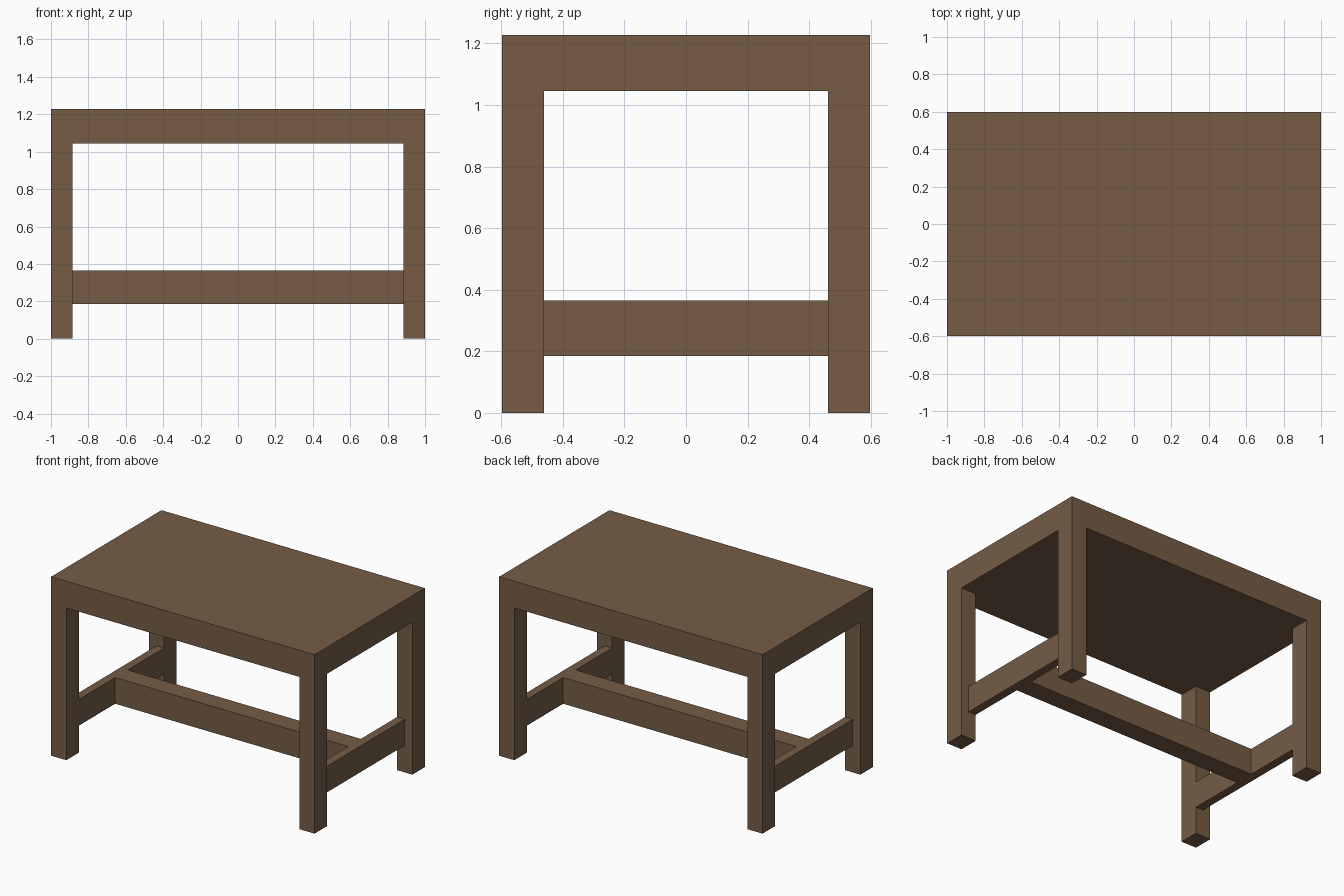
import bpy, bmesh
from mathutils import Vector

if "Cube" in bpy.data.objects:
    bpy.data.objects.remove(bpy.data.objects["Cube"])

HALF_X, HALF_Y, HEIGHT = 1.0, 0.598, 1.228
LEG_X, LEG_Y = 0.885, 0.462        # inner faces of the legs
TOP_Z = 1.045                      # underside of the top
RAIL_Z0, RAIL_Z1 = 0.185, 0.365    # stretcher heights

wood = bpy.data.materials.new("brown_wood")
wood.diffuse_color = (0.178, 0.107, 0.060, 1)
wood.use_nodes = True
wood.node_tree.nodes["Principled BSDF"].inputs["Base Color"].default_value = wood.diffuse_color


def box_bmesh(lo, hi):
    bm = bmesh.new()
    bmesh.ops.create_cube(bm, size=1)
    lo, hi = Vector(lo), Vector(hi)
    for v in bm.verts:
        v.co = (lo + hi) / 2 + v.co * (hi - lo)
    return bm


def finish(bm, name):
    mesh = bpy.data.meshes.new(name)
    bm.normal_update()
    bm.to_mesh(mesh)
    bm.free()
    mesh.materials.append(wood)
    obj = bpy.data.objects.new(name, mesh)
    bpy.context.collection.objects.link(obj)


# Table top, cut along the leg lines, with the four legs extruded from its corners
bm = box_bmesh((-HALF_X, -HALF_Y, TOP_Z), (HALF_X, HALF_Y, HEIGHT))
for axis, offset in ((Vector((1, 0, 0)), LEG_X), (Vector((0, 1, 0)), LEG_Y)):
    for side in (-1, 1):
        bmesh.ops.bisect_plane(bm, geom=bm.verts[:] + bm.edges[:] + bm.faces[:],
                               plane_co=axis * offset * side, plane_no=axis)
bm.normal_update()
corners = []
for f in bm.faces:
    c = f.calc_center_median()
    if f.normal.z < -0.9 and abs(c.x) > LEG_X and abs(c.y) > LEG_Y:
        corners.append(f)
feet = bmesh.ops.extrude_discrete_faces(bm, faces=corners)["faces"]
for f in feet:
    for v in f.verts:
        v.co.z = 0
bmesh.ops.dissolve_limit(bm, angle_limit=0.01, verts=bm.verts[:], edges=bm.edges[:])
bmesh.ops.recalc_face_normals(bm, faces=bm.faces[:])
finish(bm, "table_top_and_legs")

# Side stretchers, half a leg thick and flush with the inner leg faces
outer = (LEG_X + HALF_X) / 2
for name, x0, x1 in (("left_stretcher", -outer, -LEG_X), ("right_stretcher", LEG_X, outer)):
    finish(box_bmesh((x0, -LEG_Y, RAIL_Z0), (x1, LEG_Y, RAIL_Z1)), name)

# Long centre stretcher joining the two sides
half = (HALF_Y - LEG_Y) / 2
finish(box_bmesh((-LEG_X, -half, RAIL_Z0), (LEG_X, half, RAIL_Z1)), "centre_stretcher")
